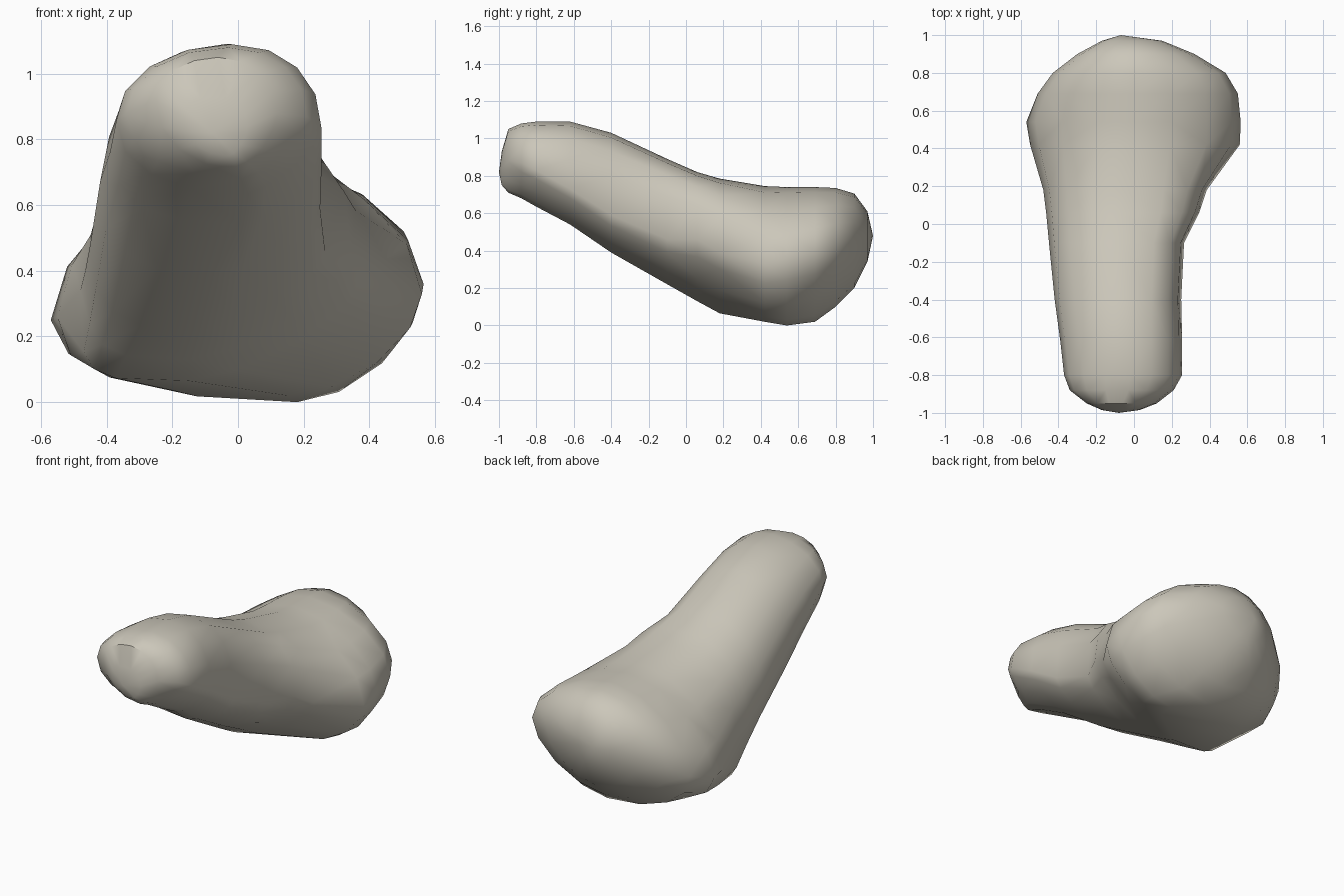
import bpy, bmesh, math

cube = bpy.data.objects.get("Cube")
if cube:
    bpy.data.objects.remove(cube, do_unlink=True)

# One warm grey stone colour
stone = bpy.data.materials.new("warm grey stone")
colour = (0.60, 0.57, 0.49, 1)
stone.diffuse_color = colour
stone.use_nodes = True
bsdf = stone.node_tree.nodes["Principled BSDF"]
bsdf.inputs["Base Color"].default_value = colour
bsdf.inputs["Roughness"].default_value = 0.8

# Cross-sections from the raised blunt front to the bulging back:
# y, x of -x side, crown, +x side, base; z of base, crown, -x side, +x side
SECTIONS = [
    (-0.985, -0.17, -0.08, 0.03, -0.03, 0.75, 0.93, 0.87, 0.84),
    (-0.95, -0.25, -0.06, 0.12, 0.00, 0.71, 1.05, 0.92, 0.88),
    (-0.88, -0.34, -0.03, 0.21, 0.01, 0.68, 1.08, 0.88, 0.87),
    (-0.80, -0.37, -0.02, 0.255, 0.03, 0.635, 1.09, 0.86, 0.83),
    (-0.62, -0.39, -0.04, 0.255, 0.01, 0.54, 1.09, 0.76, 0.73),
    (-0.40, -0.42, -0.06, 0.25, -0.08, 0.39, 1.03, 0.67, 0.59),
    (-0.10, -0.45, -0.08, 0.265, -0.13, 0.22, 0.89, 0.48, 0.46),
    (0.06, -0.465, -0.07, 0.345, -0.15, 0.13, 0.82, 0.40, 0.46),
    (0.18, -0.48, -0.06, 0.385, -0.15, 0.065, 0.785, 0.34, 0.39),
    (0.42, -0.55, -0.02, 0.56, 0.15, 0.02, 0.745, 0.26, 0.33),
    (0.54, -0.57, 0.00, 0.565, 0.18, 0.00, 0.74, 0.25, 0.36),
    (0.69, -0.51, 0.00, 0.55, 0.05, 0.02, 0.74, 0.30, 0.40),
    (0.80, -0.43, 0.00, 0.485, 0.00, 0.10, 0.735, 0.38, 0.44),
    (0.90, -0.30, -0.01, 0.32, -0.01, 0.20, 0.705, 0.44, 0.47),
    (0.97, -0.17, -0.03, 0.15, -0.04, 0.34, 0.61, 0.48, 0.49),
]
# Corner shape along y: above 1 is flatter, below 1 is boxier
# y, upper +x, upper -x, lower -x, lower +x
CORNERS = [
    (-1.0, 1.0, 1.0, 1.0, 1.3),
    (-0.75, 0.9, 1.0, 0.85, 1.5),
    (-0.45, 0.75, 1.0, 0.75, 1.3),
    (-0.10, 0.65, 1.0, 0.7, 1.3),
    (0.18, 0.75, 1.0, 0.4, 1.35),
    (0.42, 1.05, 1.15, 0.75, 1.15),
    (0.55, 1.1, 1.15, 0.95, 1.15),
    (1.0, 1.05, 1.05, 1.0, 1.15),
]
SIDES = 16


def corner_shape(y, quadrant):
    for a, b in zip(CORNERS, CORNERS[1:]):
        if y <= b[0]:
            t = (y - a[0]) / (b[0] - a[0])
            return a[quadrant + 1] * (1 - t) + b[quadrant + 1] * t


def ring(bm, section):
    """Uneven oval: each quarter joins a side to the crown or the base."""
    y, xl, xt, xr, xb, zb, zt, zl, zr = section
    verts = []
    for i in range(SIDES):
        angle = math.tau * i / SIDES
        p = corner_shape(y, i * 4 // SIDES)
        # exact zero where a quarter begins, so low powers stay clean
        across = round(abs(math.cos(angle)), 6) ** p
        up = round(abs(math.sin(angle)), 6) ** p
        right = i <= SIDES // 4 or i > SIDES * 3 // 4
        top = i <= SIDES // 2
        side_x, side_z = (xr, zr) if right else (xl, zl)
        mid_x, mid_z = (xt, zt) if top else (xb, zb)
        verts.append(bm.verts.new((mid_x + across * (side_x - mid_x), y,
                                   side_z + up * (mid_z - side_z))))
    return verts


# Boulder skin
bm = bmesh.new()
rings = [ring(bm, s) for s in SECTIONS]
for a, b in zip(rings, rings[1:]):
    for i in range(SIDES):
        j = (i + 1) % SIDES
        bm.faces.new((a[i], a[j], b[j], b[i]))

# Rounded tips
for loop, tip in ((rings[0], (-0.08, -1.0, 0.82)), (rings[-1], (-0.07, 1.0, 0.48))):
    v = bm.verts.new(tip)
    for i in range(SIDES):
        bm.faces.new((loop[i], loop[(i + 1) % SIDES], v))

bmesh.ops.recalc_face_normals(bm, faces=bm.faces)
bmesh.ops.triangulate(bm, faces=bm.faces)
mesh = bpy.data.meshes.new("boulder")
bm.to_mesh(mesh)
bm.free()
boulder = bpy.data.objects.new("boulder", mesh)
bpy.context.collection.objects.link(boulder)
mesh.materials.append(stone)

bpy.ops.object.select_all(action="DESELECT")
boulder.select_set(True)
bpy.context.view_layer.objects.active = boulder
bpy.ops.object.shade_smooth_by_angle(angle=math.radians(40))
